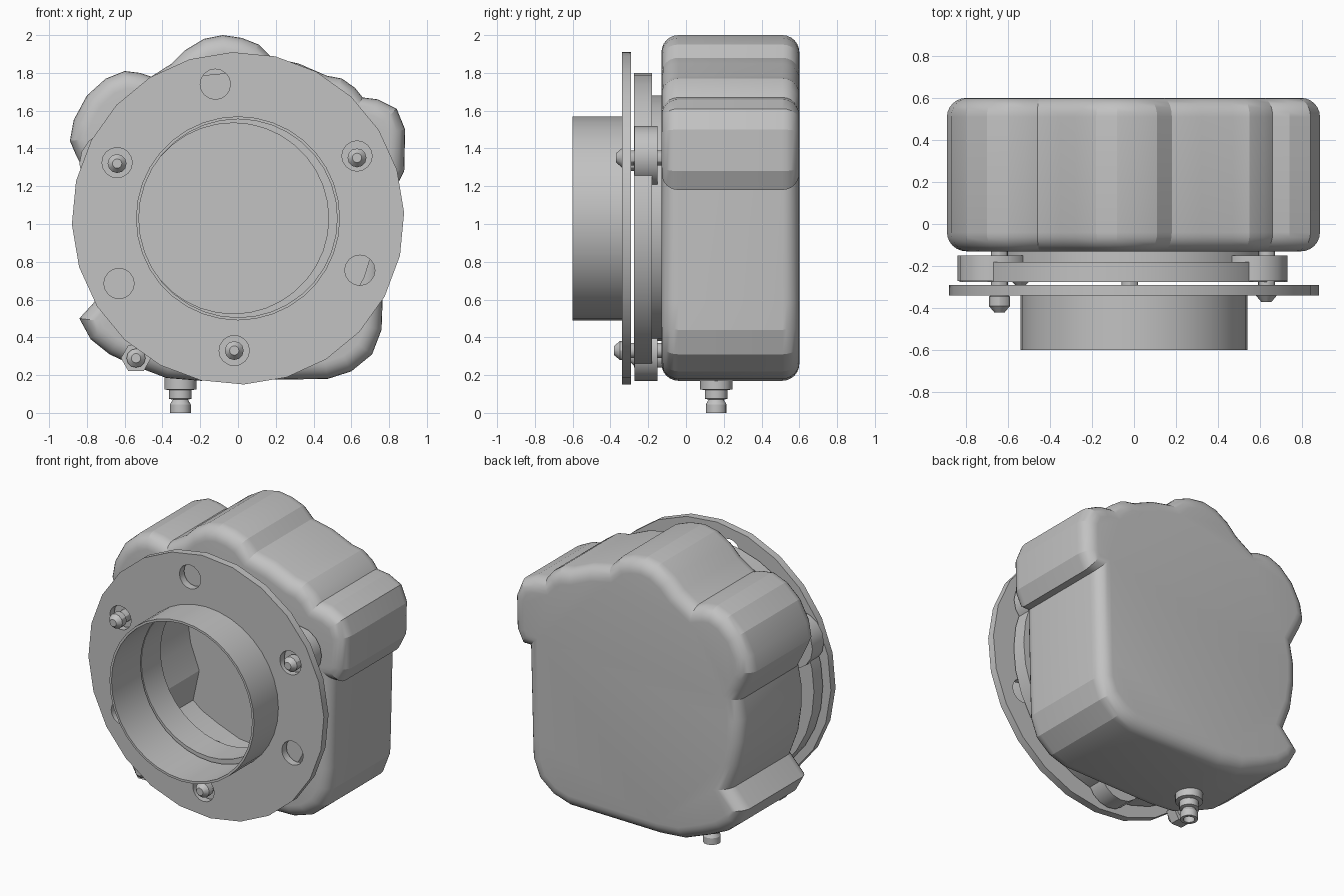
import bpy, bmesh, math
from mathutils import Vector

if "Cube" in bpy.data.objects:
    bpy.data.objects.remove(bpy.data.objects["Cube"])

CX, CZ = 0.0, 1.03          # axis of the flange and tube
grey = bpy.data.materials.new("light_grey")
grey.diffuse_color = (0.54, 0.54, 0.54, 1)
grey.use_nodes = True
grey.node_tree.nodes["Principled BSDF"].inputs["Base Color"].default_value = grey.diffuse_color


def finish(bm, name, angle=30):
    bmesh.ops.recalc_face_normals(bm, faces=bm.faces)
    me = bpy.data.meshes.new(name)
    bm.to_mesh(me)
    bm.free()
    ob = bpy.data.objects.new(name, me)
    bpy.context.collection.objects.link(ob)
    me.materials.append(grey)
    bpy.ops.object.select_all(action='DESELECT')
    ob.select_set(True)
    bpy.context.view_layer.objects.active = ob
    bpy.ops.object.shade_smooth_by_angle(angle=math.radians(angle))
    return ob


def circle(r, x=CX, z=CZ, n=24, turn=0.0):
    angles = [turn + 2 * math.pi * i / n for i in range(n)]
    return [(x + r * math.cos(a), z + r * math.sin(a)) for a in angles]


def ring(bm, pts, y):
    return [bm.verts.new((x, y, z)) for x, z in pts]


def bridge(bm, a, b):
    for i in range(len(a)):
        j = (i + 1) % len(a)
        bm.faces.new((a[i], a[j], b[j], b[i]))


def fill(bm, *loops):
    edges = []
    for lp in loops:
        for i in range(len(lp)):
            pair = (lp[i], lp[(i + 1) % len(lp)])
            edges.append(bm.edges.get(pair) or bm.edges.new(pair))
    bmesh.ops.triangle_fill(bm, use_beauty=True, edges=edges)


def plate(name, loops, y0, y1):
    """Flat plate: first loop is the outside, the rest are holes."""
    bm = bmesh.new()
    front = [ring(bm, lp, y0) for lp in loops]
    back = [ring(bm, lp, y1) for lp in loops]
    for f, b in zip(front, back):
        bridge(bm, f, b)
    fill(bm, *front)
    fill(bm, *back)
    return finish(bm, name)


def lathe(name, profile, x, z, n=16, y=None):
    """Capped turned part along y; along z at (x, y) when y is given."""
    bm = bmesh.new()
    rings = []
    for r, h in profile:
        if y is None:
            rings.append(ring(bm, circle(r, x, z, n), h))
        else:
            rings.append([bm.verts.new((a, b, h)) for a, b in circle(r, x, y, n)])
    for a, b in zip(rings, rings[1:]):
        bridge(bm, a, b)
    bm.faces.new(rings[0])
    bm.faces.new(rings[-1])
    return finish(bm, name)


def inset(pts, d):
    out = []
    for i, p in enumerate(pts):
        p0, p1, p2 = Vector(pts[i - 1]), Vector(p), Vector(pts[(i + 1) % len(pts)])
        a, b = (p1 - p0).normalized(), (p2 - p1).normalized()
        n1, n2 = Vector((-a.y, a.x)), Vector((-b.y, b.x))
        m = (n1 + n2) / (1 + n1.dot(n2))
        out.append(tuple(p1 + m * d))
    return out


# Lobed housing outline (x, z), counter-clockwise from the front
TIP = (-0.84, 0.50)
outline = [
    (0.18, 1.88), (0.11, 1.95), (0.02, 1.985), (-0.08, 2.0), (-0.18, 1.98), (-0.28, 1.92), (-0.35, 1.85),
    (-0.46, 1.78), (-0.52, 1.80), (-0.60, 1.81), (-0.70, 1.77), (-0.80, 1.68), (-0.87, 1.55), (-0.89, 1.44),
    (-0.86, 1.37), (-0.82, 1.29), (-0.79, 1.23), (-0.815, 1.10), (-0.815, 0.95), (-0.79, 0.78), (-0.73, 0.62),
    TIP, (-0.78, 0.39), (-0.68, 0.31), (-0.55, 0.25), (-0.38, 0.185), (-0.20, 0.17),
    (0.475, 0.18), (0.60, 0.22), (0.71, 0.31), (0.76, 0.44), (0.765, 0.58), (0.78, 1.18),
    (0.83, 1.18), (0.88, 1.28), (0.885, 1.50), (0.84, 1.61), (0.74, 1.66), (0.66, 1.67),
    (0.62, 1.72), (0.55, 1.77), (0.47, 1.785), (0.32, 1.85)]

# Hollow housing with rounded front and back rims
R, Y0, Y1, STEPS = 0.09, -0.13, 0.60, 6
bm = bmesh.new()
arc = [math.pi / 2 * i / STEPS for i in range(STEPS + 1)]
levels = [(R * (1 - math.sin(t)), Y0 + R * (1 - math.cos(t))) for t in arc]
levels += [(d, Y0 + Y1 - y) for d, y in reversed(levels)]
shell = [ring(bm, inset(outline, d), y) for d, y in levels]
for a, b in zip(shell, shell[1:]):
    bridge(bm, a, b)
mouth = [ring(bm, circle(0.505, CX - 0.025, n=36), y) for y in (Y0, Y0 + 0.06)]
bridge(bm, *mouth)
inner = inset([p for p in outline if p != TIP], 0.06)
cavity = [ring(bm, inner, y) for y in (Y0 + 0.06, Y1 - 0.06)]
bridge(bm, *cavity)
fill(bm, shell[0], mouth[0])
fill(bm, mouth[1], cavity[0])
fill(bm, cavity[1])
fill(bm, shell[-1])
finish(bm, "housing", 18)

# Front flange with six holes
holes = [(-0.12, 1.74), (-0.63, 0.685), (0.645, 0.755), (-0.64, 1.325), (0.63, 1.36), (-0.02, 0.33)]
plate("front_flange", [circle(0.88, turn=0.035), circle(0.525, n=36)]
      + [circle(0.08, x, z, 16) for x, z in holes], -0.34, -0.29)

# Tube and the stacked rings behind the flange
plate("inlet_tube", [circle(0.54, n=36), circle(0.525, n=36)], -0.60, -0.29)
plate("adapter_ring", [circle(0.78, -0.05, 1.02, 32), circle(0.505, CX - 0.025, n=36)], -0.275, -0.18)
plate("seal_ring", [circle(0.65, n=32), circle(0.505, CX - 0.025, n=36)], -0.18, -0.125)

# Lugs (x, z, radius) and bolts (x, z, tip)
for i, (x, z, r) in enumerate([(-0.67, 1.32, 0.17), (0.57, 1.36, 0.16), (-0.02, 0.33, 0.16)]):
    lathe(f"lug_{i + 1}", [(r, -0.272), (r, -0.15)], x, z, 16)
for i, (x, z, tip) in enumerate([(-0.64, 1.32, -0.42), (0.63, 1.35, -0.37), (-0.02, 0.33, -0.38)]):
    lathe(f"bolt_{i + 1}", [(0.025, tip), (0.05, tip + 0.03), (0.05, tip + 0.075),
                            (0.04, tip + 0.08), (0.04, -0.10)], x, z, 12)
lathe("side_nut", [(0.08, -0.24), (0.08, -0.17)], -0.54, 0.29, 6)
lathe("side_bolt", [(0.025, -0.29), (0.05, -0.265), (0.05, -0.08)], -0.54, 0.29, 12)

# Hose fitting under the housing, with its domed end inside
lathe("hose_fitting", [(0.035, 0.04), (0.035, 0.0), (0.055, 0.0), (0.055, 0.045), (0.04, 0.07), (0.06, 0.075),
                       (0.06, 0.12), (0.085, 0.125), (0.085, 0.33), (0.06, 0.37), (0.02, 0.385)],
      -0.305, 0, 16, y=0.16)
